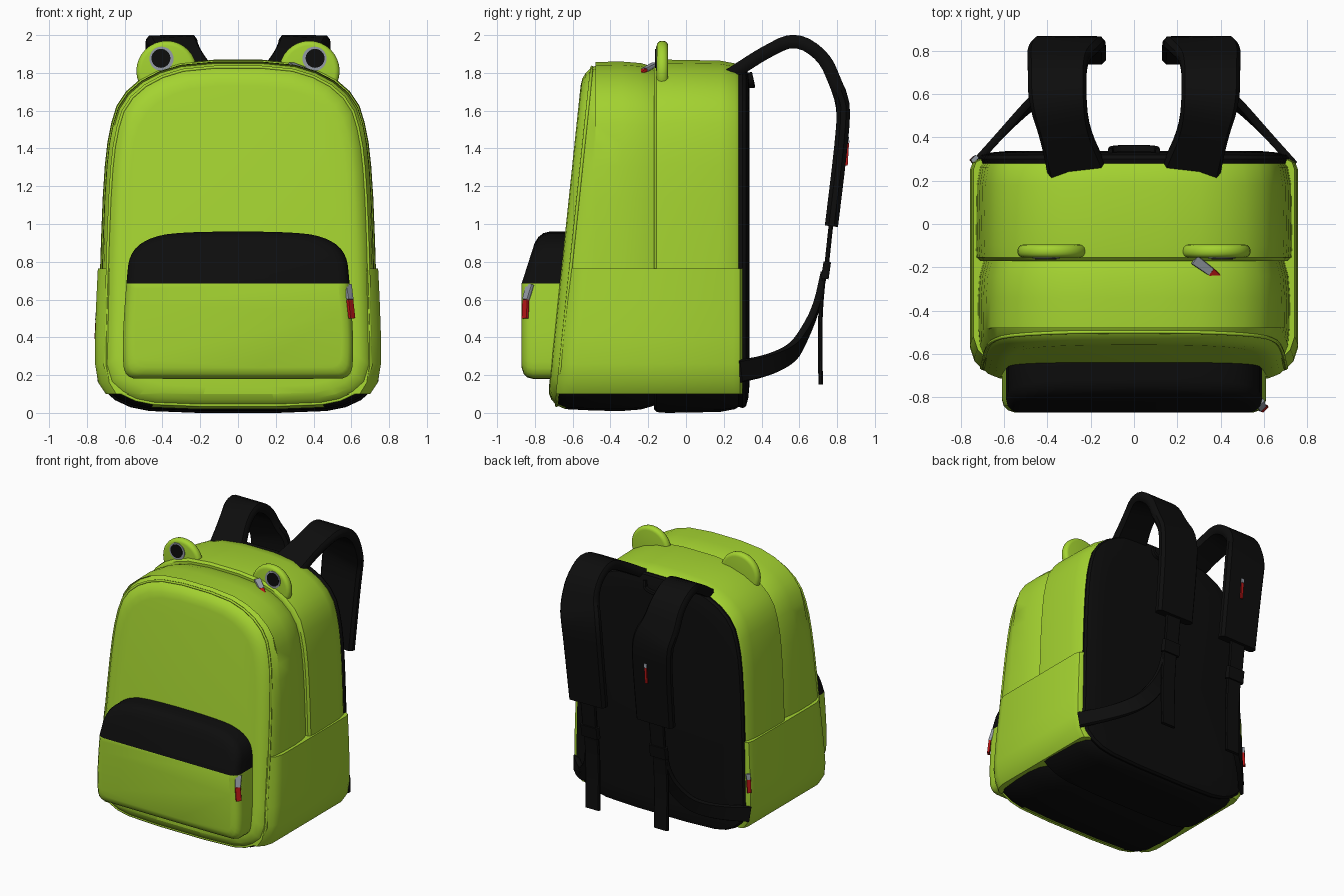
import bpy, bmesh, math
from mathutils import Vector, Matrix

cube = bpy.data.objects.get("Cube")
if cube:
    bpy.data.objects.remove(cube)


def material(name, rgb):
    m = bpy.data.materials.new(name)
    m.use_nodes = True
    m.diffuse_color = (*rgb, 1)
    m.node_tree.nodes["Principled BSDF"].inputs["Base Color"].default_value = (*rgb, 1)
    return m


GREEN = material("lime fabric", (0.37, 0.65, 0.03))
BLACK = material("black fabric", (0.004, 0.004, 0.004))
RED = material("red pull", (0.5, 0.008, 0.008))
GREY = material("grey metal", (0.3, 0.33, 0.38))


def finish(bm, name, mats, angle=40):
    bmesh.ops.recalc_face_normals(bm, faces=bm.faces)
    mesh = bpy.data.meshes.new(name)
    bm.to_mesh(mesh)
    bm.free()
    for m in mats:
        mesh.materials.append(m)
    obj = bpy.data.objects.new(name, mesh)
    bpy.context.collection.objects.link(obj)
    bpy.ops.object.select_all(action="DESELECT")
    bpy.context.view_layer.objects.active = obj
    obj.select_set(True)
    bpy.ops.object.shade_smooth_by_angle(angle=math.radians(angle))
    return obj


def chaikin(pts, closed):
    """Cut the corners of a path once; open paths keep their ends."""
    out = [] if closed else [pts[0]]
    n = len(pts)
    for i in range(n if closed else n - 1):
        a, b = Vector(pts[i]), Vector(pts[(i + 1) % n])
        out += [a.lerp(b, 0.25), a.lerp(b, 0.75)]
    return out if closed else out + [pts[-1]]


def outline(half, smooth=1):
    pts = half + [(-x, z) for x, z in reversed(half)]
    for _ in range(smooth):
        pts = chaikin(pts, True)
    return [Vector(p) for p in pts]


def inset(pts, d, x_only=False):
    w = max(p.x for p in pts)
    lo, hi = min(p.y for p in pts), max(p.y for p in pts)
    mid, h = (lo + hi) / 2, (hi - lo) / 2
    k = 1 if x_only else 1 - d / h
    return [(p.x * (1 - d / w), mid + (p.y - mid) * k) for p in pts]


def loft(pts, rings, x_only=False):
    """Join outlines along y; a ring is (y or a function of z, inset)."""
    bm = bmesh.new()
    loops = []
    for y, d in rings:
        loops.append([bm.verts.new((x, y(z) if callable(y) else y, z))
                      for x, z in inset(pts, d, x_only)])
    for a, b in zip(loops, loops[1:]):
        for i in range(len(a)):
            j = (i + 1) % len(a)
            bm.faces.new((a[i], a[j], b[j], b[i]))
    bm.faces.new(loops[0])
    bm.faces.new(loops[-1])
    return bm


def cut(bm, z):
    bmesh.ops.bisect_plane(bm, geom=bm.verts[:] + bm.edges[:] + bm.faces[:],
                           plane_co=(0, 0, z), plane_no=(0, 0, 1))


def front(offset):
    return lambda z: -0.74 + 0.105 * z + offset


def ribbon(name, pts, thick, mat, mirror=1, sy=0, smooth=2):
    """Flat band along points (x, y, z, half width, roll in degrees)."""
    for _ in range(smooth):
        pts = chaikin(pts, False)
    section = [(-1, -.4), (-.88, -1), (.88, -1), (1, -.4),
               (1, .4), (.88, 1), (-.88, 1), (-1, .4)]
    bm = bmesh.new()
    loops = []
    for i, p in enumerate(pts):
        a, b = pts[max(i - 1, 0)], pts[min(i + 1, len(pts) - 1)]
        tangent = (Vector(b[:3]) - Vector(a[:3])).normalized()
        roll = math.radians(p[4])
        side = Vector((math.cos(roll), sy, math.sin(roll)))
        side = (side - tangent * side.dot(tangent)).normalized()
        up = tangent.cross(side)
        ring = []
        for u, v in section:
            co = Vector(p[:3]) + side * u * p[3] + up * v * thick
            co.x *= mirror
            ring.append(bm.verts.new(co))
        loops.append(ring)
    for a, b in zip(loops, loops[1:]):
        for i in range(8):
            bm.faces.new((a[i], a[i - 1], b[i - 1], b[i]))
    bm.faces.new(loops[0])
    bm.faces.new(loops[-1])
    return finish(bm, name, [mat])


def disc(name, x, y, z, r, depth, mat, bevel=0):
    bm = bmesh.new()
    bmesh.ops.create_cone(bm, cap_ends=True, segments=32, radius1=r, radius2=r, depth=depth,
                          matrix=Matrix.Translation((x, y, z)) @ Matrix.Rotation(math.pi / 2, 4, "X"))
    if bevel:
        rim = [e for e in bm.edges if abs(e.verts[0].co.y - e.verts[1].co.y) < 1e-5]
        bmesh.ops.bevel(bm, geom=rim, offset=bevel, segments=4, profile=0.5, affect="EDGES")
    return finish(bm, name, [mat])


def zip_pull(name, p, q, r, roll=0, sy=0, width=0.02):
    ribbon(name + "_slider", [(*p, width * 1.2, roll), (*q, width, roll)], 0.01, GREY, sy=sy, smooth=0)
    ribbon(name + "_tag", [(*q, width, roll), (*r, width, roll)], 0.008, RED, sy=sy, smooth=0)


# Main bag: front and back compartments meeting in a groove
bag = outline([(.42, 0), (.62, .04), (.745, .15), (.737, .42), (.73, .8), (.712, 1.25),
               (.685, 1.49), (.63, 1.67), (.48, 1.80), (.25, 1.87)])


def compartment(name, rings):
    bm = loft(bag, rings)
    cut(bm, 0.1)
    for f in bm.faces:
        c = f.calc_center_median()
        f.material_index = int(c.z < 0.1 and c.y > -0.66)
    finish(bm, name, [GREEN, BLACK])


compartment("front_compartment", [
    (-0.15, .045), (-0.18, .035), (-0.24, .018), (-0.34, .01), (-0.48, .012), (front(.1), .02),
    (front(.05), .04), (front(.02), .07), (front(.005), .1), (front(0), .14)])
compartment("back_compartment", [
    (-0.17, .02), (-0.155, .004), (-0.1, 0), (.18, .005), (.26, .02), (.29, .04), (.305, .06)])

# Piping round the front panel
curve = bpy.data.curves.new("front_piping", "CURVE")
curve.dimensions = "3D"
curve.bevel_depth = 0.009
curve.bevel_resolution = 1
curve.materials.append(GREEN)
spline = curve.splines.new("POLY")
path = inset(bag, 0.04)
spline.points.add(len(path) - 1)
for point, (x, z) in zip(spline.points, path):
    point.co = (x, front(.05)(z), z, 1)
spline.use_cyclic_u = True
bpy.context.collection.objects.link(bpy.data.objects.new("front_piping", curve))

# Padded back panel
finish(loft(bag, [(.27, .035), (.3, .025), (.318, .035), (.33, .08), (.337, .16)]),
       "back_panel", [BLACK])

# Side pockets wrap both flanks
sides = outline([(.6, .1), (.7, .1), (.74, .16), (.757, .26), (.757, .4), (.75, .6), (.742, .765)], 0)
finish(loft(sides, [(.3, .04), (.285, .012), (.25, 0), (front(.14), 0),
                    (front(.08), .02), (front(.04), .06)], True), "side_pockets", [GREEN])

# Front pocket with a black upper half that slopes back
pocket = outline([(.48, .18), (.6, .185), (.612, .32), (.605, .5), (.59, .7),
                  (.575, .84), (.49, .92), (.32, .96)], 2)
bm = loft(pocket, [(-0.6, 0), (-0.81, 0), (-0.84, .008), (-0.86, .028), (-0.87, .06)])
cut(bm, 0.685)
for v in bm.verts:
    if v.co.z > 0.685 and v.co.y < -0.75:
        v.co.y += 0.32 * (v.co.z - 0.685)
for f in bm.faces:
    f.material_index = int(f.calc_center_median().z > 0.685)
finish(bm, "front_pocket", [GREEN, BLACK], 50)

for s, label in ((1, "left"), (-1, "right")):
    # Eyes standing on top
    disc(label + "_eye_lobe", s * .378, -.125, 1.81, .16, .06, GREEN, .026)
    disc(label + "_eye_ring", s * .405, -.156, 1.875, .064, .008, GREY)
    disc(label + "_pupil", s * .408, -.159, 1.877, .05, .008, BLACK)

    # Padded shoulder strap
    ribbon(label + "_shoulder_strap", [
        (.265, .25, 1.80, .135, 0), (.32, .42, 1.91, .115, 0), (.355, .58, 1.985, .135, 0),
        (.355, .73, 1.89, .135, 0), (.345, .795, 1.74, .15, 0), (.3, .838, 1.62, .165, 0),
        (.29, .82, 1.4, .16, 0), (.285, .77, .99, .155, 0)], .035, BLACK, s)

    # Webbing, buckle and hanging tail
    ribbon(label + "_upper_webbing", [(.29, .77, 1.02, .065, 0), (.29, .738, .72, .06, 0)],
           .012, BLACK, s)
    ribbon(label + "_buckle", [(.29, .748, .8, .075, 0), (.29, .735, .71, .075, 0)],
           .02, BLACK, s, smooth=0)
    ribbon(label + "_webbing_tail", [(.29, .73, .74, .06, 0), (.29, .708, .5, .06, 0),
                                     (.29, .713, .15, .06, 0)], .012, BLACK, s)
    ribbon(label + "_lower_webbing", [
        (.29, .73, .74, .055, 0), (.31, .69, .55, .055, 12), (.38, .62, .4, .055, 40),
        (.47, .56, .31, .055, 70), (.6, .43, .25, .055, 90), (.735, .28, .22, .06, 90)],
        .018, BLACK, s)

# Grab handle
ribbon("grab_handle", [(-.11, .33, 1.8, .02, 90), (-.1, .345, 1.73, .02, 90),
                       (.1, .345, 1.73, .02, 90), (.11, .33, 1.8, .02, 90)], .01, BLACK, sy=50)

# Zip pulls and small tags
zip_pull("main_zip", (.28, -.165, 1.845), (.355, -.22, 1.815), (.42, -.28, 1.775), sy=1)
zip_pull("pocket_zip", (.58, -.825, .68), (.592, -.848, .6), (.603, -.852, .5), roll=0, sy=1)
zip_pull("strap_tag", (-.26, .853, 1.46), (-.26, .855, 1.43), (-.26, .848, 1.31), width=0.01)
zip_pull("side_tag", (-.735, .3, .53), (-.74, .3, .49), (-.745, .3, .39), sy=1, width=0.015)
